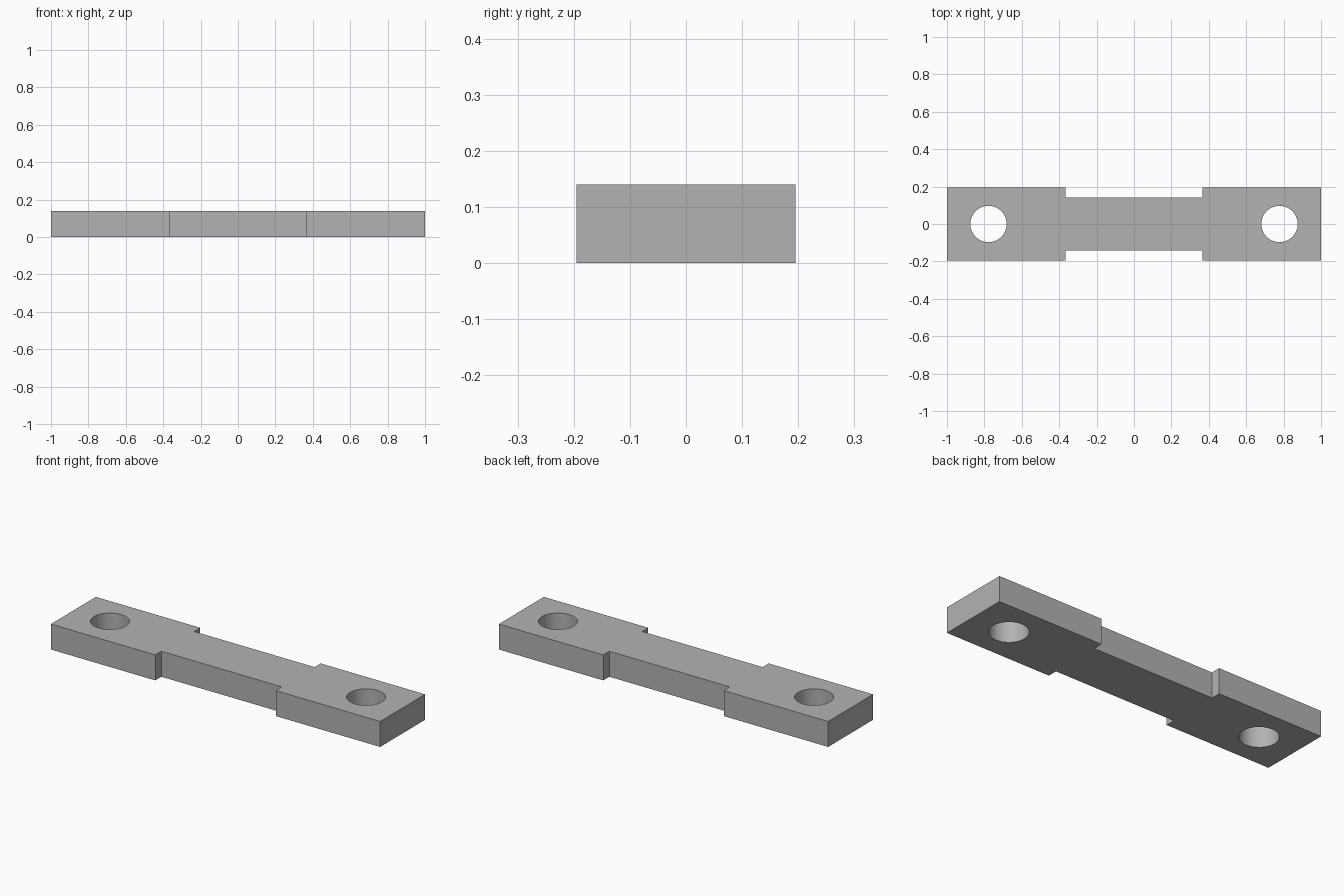
import bpy
import bmesh

cube = bpy.data.objects.get("Cube")
if cube:
    bpy.data.objects.remove(cube, do_unlink=True)

HEIGHT = 0.14
END_X, END_Y = 1.0, 0.195      # half extents of the wide ends
NECK_X, NECK_Y = 0.366, 0.142  # half extents of the narrow middle
HOLE_X, HOLE_R = 0.778, 0.097

# Plain grey metal
grey = bpy.data.materials.new("plain grey")
grey.use_nodes = True
colour = (0.45, 0.45, 0.45, 1)
grey.diffuse_color = colour
grey.node_tree.nodes["Principled BSDF"].inputs["Base Color"].default_value = colour

# Strap outline: one quarter, mirrored into a closed loop, then extruded
quarter = [(END_X, END_Y), (NECK_X, END_Y), (NECK_X, NECK_Y)]
half = quarter + [(-x, y) for x, y in reversed(quarter)]
outline = half + [(x, -y) for x, y in reversed(half)]

bm = bmesh.new()
base = bm.faces.new([bm.verts.new((x, y, 0)) for x, y in outline])
top = bmesh.ops.extrude_face_region(bm, geom=[base], use_keep_orig=True)
bmesh.ops.translate(bm, vec=(0, 0, HEIGHT),
                    verts=[v for v in top["geom"] if isinstance(v, bmesh.types.BMVert)])
bmesh.ops.recalc_face_normals(bm, faces=bm.faces)
mesh = bpy.data.meshes.new("strap_plate")
bm.to_mesh(mesh)
bm.free()
mesh.materials.append(grey)
plate = bpy.data.objects.new("strap_plate", mesh)
bpy.context.collection.objects.link(plate)

# Bolt hole through each end
cutters = []
for side, name in ((-1, "right"), (1, "left")):
    bpy.ops.mesh.primitive_cylinder_add(vertices=64, radius=HOLE_R, depth=HEIGHT * 3,
                                        location=(side * HOLE_X, 0, HEIGHT / 2))
    cutter = bpy.context.object
    cutter.name = name + "_hole_cutter"
    cutter.hide_render = True
    cutter.data.materials.append(grey)
    cutters.append(cutter)
    cut = plate.modifiers.new(name + "_hole", "BOOLEAN")
    cut.operation = "DIFFERENCE"
    cut.solver = "EXACT"
    cut.object = cutter

# Apply the holes and shade their walls smooth
bpy.ops.object.select_all(action="DESELECT")
plate.select_set(True)
bpy.context.view_layer.objects.active = plate
for name in [m.name for m in plate.modifiers]:
    bpy.ops.object.modifier_apply(modifier=name)
for cutter in cutters:
    bpy.data.objects.remove(cutter, do_unlink=True)
bpy.ops.object.shade_smooth_by_angle()
